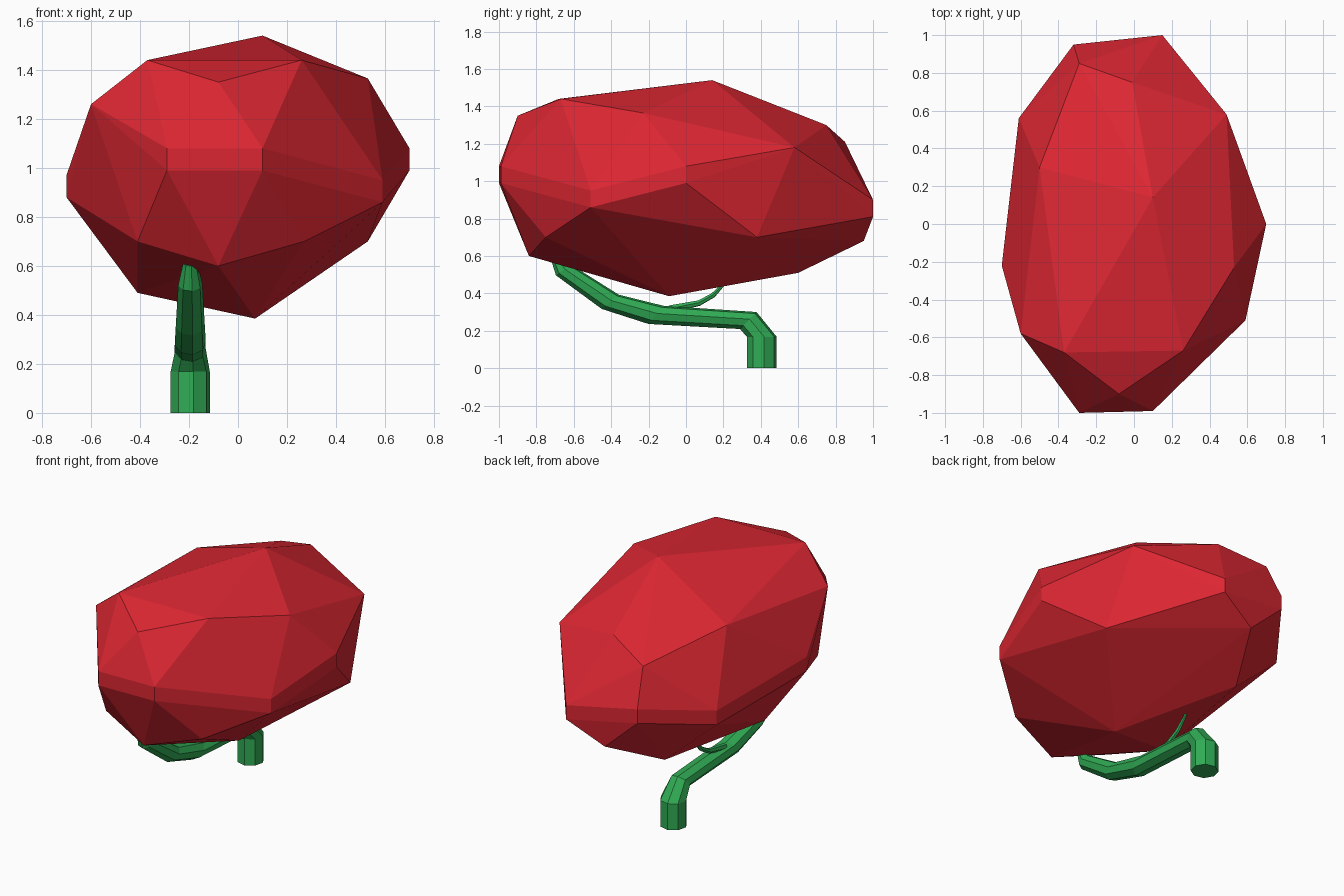
import bpy, bmesh, math
from mathutils import Vector

if "Cube" in bpy.data.objects:
    bpy.data.objects.remove(bpy.data.objects["Cube"])


def material(name, color):
    m = bpy.data.materials.new(name)
    m.diffuse_color = (*color, 1)
    m.use_nodes = True
    m.node_tree.nodes["Principled BSDF"].inputs["Base Color"].default_value = m.diffuse_color
    return m


def add_object(name, bm, mat):
    bmesh.ops.recalc_face_normals(bm, faces=bm.faces)
    me = bpy.data.meshes.new(name)
    bm.to_mesh(me)
    bm.free()
    me.materials.append(mat)
    ob = bpy.data.objects.new(name, me)
    bpy.context.collection.objects.link(ob)
    return ob


def tube(name, rings, mat, sides=8, x=-0.195):
    """Faceted tube in a y-z plane; each ring is (y, z, tilt in degrees, radius)."""
    bm = bmesh.new()
    loops = []
    for y, z, tilt, r in rings:
        t = math.radians(tilt)
        v = Vector((0, math.cos(t), math.sin(t)))      # ring's in-plane axis
        loop = []
        for k in range(sides):
            a = math.radians(9) + math.tau * k / sides
            p = Vector((x, y, z)) + Vector((1, 0, 0)) * r * math.cos(a) + v * r * math.sin(a)
            loop.append(bm.verts.new(p))
        loops.append(loop)
    for lo, hi in zip(loops, loops[1:]):
        for k in range(sides):
            j = (k + 1) % sides
            bm.faces.new((lo[k], lo[j], hi[j], hi[k]))
    bm.faces.new(loops[0][::-1])
    bm.faces.new(loops[-1])
    return add_object(name, bm, mat)


red = material("leaf red", (0.72, 0.02, 0.032))
green = material("bark green", (0.03, 0.41, 0.09))

# Foliage: faceted boulder made as the hull of a belt, a crown and an underside
belt = [(0.10, -0.99, 1.08), (-0.29, -1.0, 1.08), (-0.70, -0.22, 0.97), (-0.61, 0.56, 0.90),
        (-0.32, 0.95, 0.98), (0.15, 1.0, 0.90), (0.70, 0.0, 1.08), (0.59, -0.51, 0.95)]
crown = [(-0.60, -0.58, 1.26), (-0.37, -0.68, 1.44), (-0.08, -0.90, 1.35), (0.26, -0.67, 1.44),
         (0.53, -0.23, 1.365), (0.49, 0.58, 1.18), (0.10, 0.14, 1.54), (-0.01, 0.75, 1.30),
         (-0.29, 0.85, 1.21), (-0.50, 0.30, 1.32)]
under = [(-0.41, -0.75, 0.70), (-0.08, -0.84, 0.60), (0.27, -0.75, 0.70), (0.53, 0.38, 0.70),
         (-0.09, 0.95, 0.68), (-0.27, 0.60, 0.51), (-0.41, -0.21, 0.49), (0.07, -0.09, 0.385)]
bm = bmesh.new()
for p in crown + under:
    bm.verts.new(p)
for x, y, z in belt:                                    # belt edge is a short vertical band
    bm.verts.new((x, y, z))
    bm.verts.new((x, y, z - 0.09))
hull = bmesh.ops.convex_hull(bm, input=bm.verts)
loose = [v for v in bm.verts if not v.link_faces]
bmesh.ops.delete(bm, geom=loose, context='VERTS')
add_object("foliage", bm, red)

# Trunk: upright foot, then leaning forward and tapering into the foliage
tube("trunk", [(0.405, 0.0, 0, 0.081), (0.405, 0.168, 0, 0.081), (0.333, 0.255, 46, 0.064),
               (-0.16, 0.285, 50, 0.064), (-0.405, 0.355, 40, 0.06),
               (-0.655, 0.525, 35, 0.05), (-0.70, 0.61, 20, 0.03)], green)

# Twig: thin shoot off the top of the trunk
tube("twig", [(-0.09, 0.315, 90, 0.022), (0.07, 0.348, 105, 0.016),
              (0.145, 0.39, 130, 0.014), (0.22, 0.47, 140, 0.008)], green, sides=6, x=-0.21)
